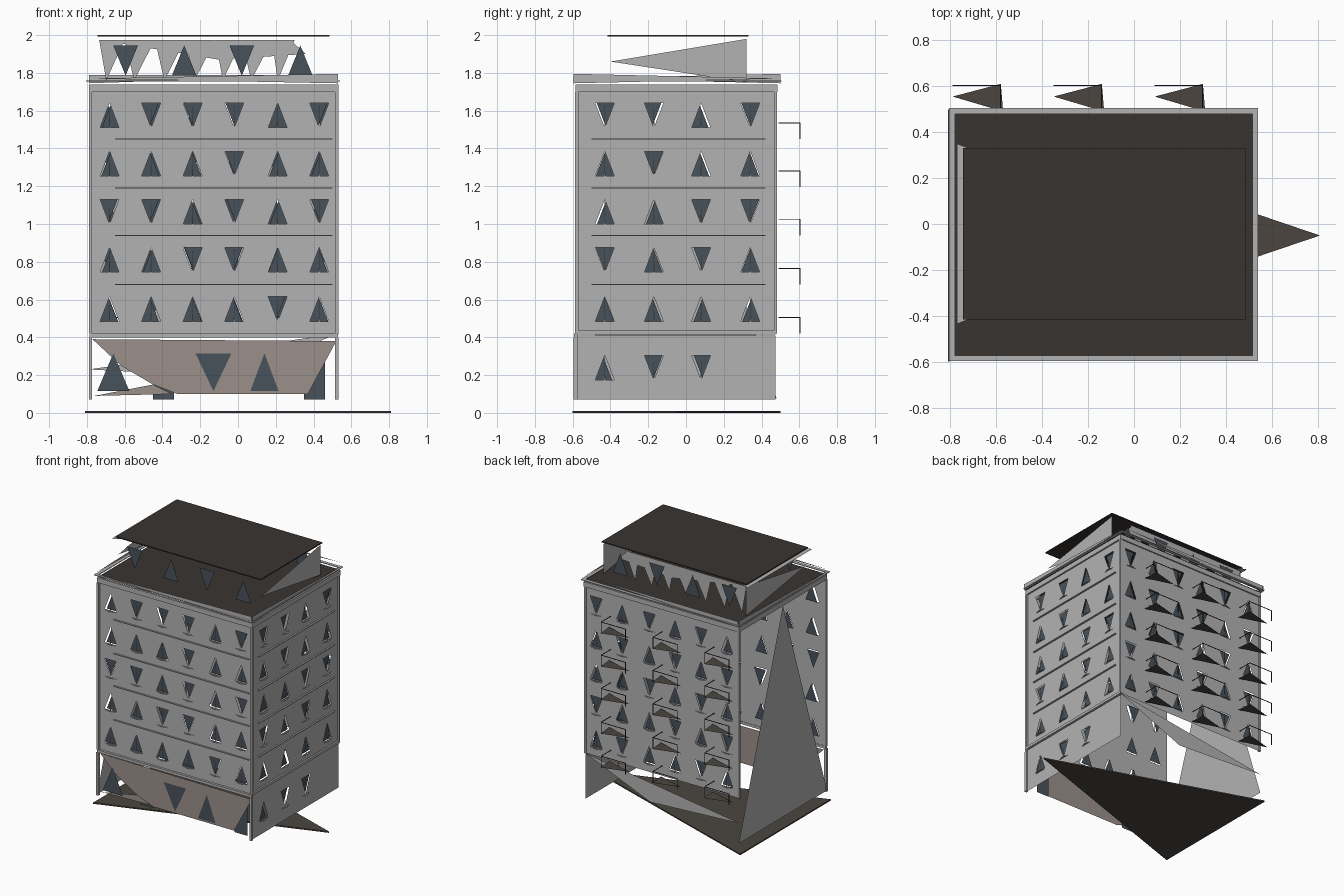
import bpy, bmesh, math, random
from mathutils import Vector

if "Cube" in bpy.data.objects:
    bpy.data.objects.remove(bpy.data.objects["Cube"])

random.seed(4)


def mat(name, c):
    m = bpy.data.materials.new(name)
    m.diffuse_color = (*c, 1)
    m.use_nodes = True
    m.node_tree.nodes["Principled BSDF"].inputs["Base Color"].default_value = m.diffuse_color
    return m


GLASS = mat("glass", (0.065, 0.085, 0.105))
ROOF = mat("roof_dark", (0.04, 0.034, 0.031))
STONE = mat("brown_stone", (0.33, 0.28, 0.26))
PAVE = mat("paving", (0.07, 0.06, 0.05))
WALL = mat("pale_grey", (0.45, 0.45, 0.45))


def mesh(name, verts, faces, m=WALL):
    me = bpy.data.meshes.new(name)
    me.from_pydata(verts, [], faces)
    me.materials.append(m)
    ob = bpy.data.objects.new(name, me)
    bpy.context.collection.objects.link(ob)
    return ob


def poly(name, pts, m=WALL):
    return mesh(name, pts, [tuple(range(len(pts)))], m)


class Parts:
    """Collects boxes and faces into one object."""
    def __init__(self):
        self.v, self.f = [], []

    def face(self, pts):
        n = len(self.v)
        self.v += pts
        self.f.append(tuple(range(n, n + len(pts))))

    def box(self, lo, hi):
        n = len(self.v)
        self.v += [(x, y, z) for x in (lo[0], hi[0]) for y in (lo[1], hi[1]) for z in (lo[2], hi[2])]
        for f in ((0, 1, 3, 2), (4, 6, 7, 5), (0, 4, 5, 1), (2, 3, 7, 6), (0, 2, 6, 4), (1, 5, 7, 3)):
            self.f.append(tuple(n + i for i in f))

    def make(self, name, m=WALL):
        return mesh(name, self.v, self.f, m)


X0, X1, Y0, Y1 = -0.785, 0.53, -0.575, 0.475
FRONT = lambda u, z, d=0: (u, Y0 - d, z)      # d = distance outward
RIGHT = lambda u, z, d=0: (X1 - 0.01 + d, u, z)
BACK = lambda u, z, d=0: (u, Y1 + d, z)
FLOORS = [0.42, 0.68, 0.94, 1.19, 1.45, 1.70]


def tri(u, z, w, h, up):
    s = 1 if up else -1
    return [(u - s * w / 2, z - s * h / 2), (u + s * w / 2, z - s * h / 2), (u, z + s * h / 2)]


def window_wall(name, P, u0, u1, cols, zs, pattern, w=0.1, h=0.13):
    """Wall with a triangular opening, pane, mullion and sill in each bay."""
    wall, glass, trim = Parts(), Parts(), Parts()
    us = [u0] + [(a + b) / 2 for a, b in zip(cols, cols[1:])] + [u1]
    for r in range(len(zs) - 1):
        for c, u in enumerate(cols):
            a, b, lo, hi = us[c], us[c + 1], zs[r], zs[r + 1]
            zc = (lo + hi) / 2
            up = pattern[(r * len(cols) + c) % len(pattern)] == "U"
            corners = [(a, lo), (b, lo), (b, hi), (a, hi)]
            t = tri(u, zc, w, h, up)
            if not up:
                corners = corners[2:] + corners[:2]
            A, B, C, D = corners
            for f in ((A, B, t[1], t[0]), (B, C, t[2], t[1]), (C, D, t[2]), (D, A, t[0], t[2])):
                wall.face([P(*q) for q in f])
            o = random.uniform(-0.012, 0.012)
            glass.face([P(q[0] + o, q[1], -0.012) for q in tri(u, zc, w, h, up)])
            trim.face([P(u - 0.003, zc - h / 2, 0.002), P(u + 0.003, zc - h / 2, 0.002), P(u, zc + h / 2, 0.002)])
            zb = zc - h / 2 - 0.005
            trim.face([P(u - w / 2, zb), P(u + w / 2, zb), P(u, zb, 0.015)])
    wall.make(name)
    glass.make(name + "_glass", GLASS)
    trim.make(name + "_trim")


# Upper walls and right ground wall
COLS = [-0.68, -0.46, -0.24, -0.02, 0.21, 0.43]
SIDE = [-0.43, -0.17, 0.08, 0.34]
window_wall("front_wall", FRONT, X0, X1, COLS, FLOORS, "UUUUDUUUDDUUDDUDUDUUUDUUUDDDUD")
window_wall("right_wall", RIGHT, Y0, Y1, SIDE, FLOORS, "UUUUDUDUUUDDUDUUDDUD")
window_wall("back_wall", BACK, X0, X1, COLS, FLOORS, "UDUUDUD")
window_wall("right_ground_wall", RIGHT, -0.59, Y1, SIDE[:3], [0.07, 0.41], "UDD")

# Left wall and remnant of the rear ground wall
poly("left_wall", [(X0, -0.59, 0.075), (X0, 0.48, 0.075), (X0, -0.055, 1.70)])
poly("rear_ground_wall", [(0.53, Y1, 0.42), (-0.79, Y1, 0.23), (-0.03, Y1, 0.19)])

# Ground slab
g = [(0.81, -0.05), (-0.81, 0.5), (-0.81, -0.6)]
mesh("ground_slab", [(x, y, z) for z in (0, 0.01) for x, y in g],
     [(2, 1, 0), (3, 4, 5), (0, 1, 4, 3), (1, 2, 5, 4), (2, 0, 3, 5)], PAVE)

# Brown shopfront with panes and doors
shop = [(-0.77, 0.39), (0.52, 0.38), (0.37, 0.1), (-0.32, 0.1), (-0.45, 0.15), (-0.62, 0.25)]
poly("shopfront", [FRONT(*p) for p in shop], STONE)
poly("shopfront_plinth", [FRONT(-0.76, 0.09, -0.01), FRONT(-0.35, 0.1, -0.01), FRONT(-0.45, 0.15, -0.01)], STONE)
panes = Parts()
for u, w, up in ((-0.66, 0.17, True), (-0.13, 0.19, False), (0.14, 0.15, True)):
    panes.face([FRONT(*q, 0.004) for q in tri(u, 0.215, w, 0.2, up)])
panes.make("shop_panes", GLASS)
doors = Parts()
for u in (-0.395, 0.405):
    doors.face([FRONT(u + a, z, -0.035) for a, z in ((-0.055, 0.07), (0.055, 0.07), (0.055, 0.3), (-0.055, 0.3))])
doors.make("entrance_doors", GLASS)

# Corner piers
piers = Parts()
for x in (-0.79, 0.513):
    piers.box((x, -0.595, 0.07), (x + 0.018, -0.575, 0.4))
    piers.box((x, -0.588, 0.42), (x + 0.018, -0.57, 1.7))
    piers.box((x, 0.465, 0.42), (x + 0.018, 0.482, 1.7))
piers.make("corner_piers")

# String courses at each floor
bands = Parts()
for z in FLOORS[1:-1]:
    bands.box((-0.65, -0.585, z - 0.003), (0.5, Y0, z + 0.003))
    bands.box((0.52, -0.5, z - 0.003), (0.532, 0.42, z + 0.003))
bands.box((X0, -0.592, 0.4), (0.53, -0.572, 0.42))
bands.box((0.515, -0.57, 0.415), (0.532, 0.475, 0.435))
bands.make("string_courses")

# Main roof, cornice and parapet
poly("main_roof", [(-0.78, -0.575, 1.745), (0.53, -0.575, 1.745), (0.53, 0.48, 1.745), (-0.78, 0.48, 1.745)], ROOF)


def ring(parts, x0, x1, y0, y1, z0, z1, t):
    parts.box((x0, y0, z0), (x1, y0 + t, z1))
    parts.box((x0, y1 - t, z0), (x1, y1, z1))
    parts.box((x0, y0, z0), (x0 + t, y1, z1))
    parts.box((x1 - t, y0, z0), (x1, y1, z1))


cornice = Parts()
ring(cornice, -0.79, 0.532, -0.585, 0.485, 1.70, 1.738, 0.015)
cornice.make("cornice")
para = Parts()
ring(para, -0.805, 0.54, -0.597, 0.505, 1.755, 1.76, 0.025)
para.face([(0.53, -0.595, 1.745), (0.53, -0.595, 1.795), (-0.79, -0.595, 1.77)])
para.face([(-0.79, 0.5, 1.745), (-0.79, 0.5, 1.79), (0.53, 0.5, 1.79)])
para.face([(0.535, -0.595, 1.745), (0.535, -0.595, 1.795), (0.535, 0.5, 1.77)])
para.face([(-0.8, 0.5, 1.745), (-0.8, 0.5, 1.795), (-0.8, -0.595, 1.77)])
para.make("parapet")

# Penthouse
pent = Parts()
for x in (-0.735, 0.475):
    pent.face([(x, 0.32, 1.75), (x, 0.32, 1.98), (x, -0.4, 1.86)])
teeth = [-0.735, -0.6, -0.44, -0.28, -0.12, 0.02, 0.18, 0.3]
for a, b in zip(teeth, teeth[1:]):
    pent.face([(a, 0.315, 1.975), (b, 0.315, 1.975), ((a + b) / 2 - 0.03, 0.315, 1.76)])
pent.face([(-0.73, 0.315, 1.975), (0.28, 0.315, 1.97), (0.36, 0.315, 1.9), (-0.1, 0.315, 1.87)])
pent.make("penthouse_walls")
pg = Parts()
for y in (-0.405, 0.325):
    for i, u in enumerate((-0.595, -0.285, 0.02, 0.33)):
        pg.face([(a, y, z) for a, z in tri(u, 1.865, 0.13, 0.16, i % 2)])
pg.make("penthouse_glass", GLASS)
top = Parts()
top.box((-0.745, -0.415, 1.992), (0.485, 0.33, 2.0))
top.make("penthouse_roof", ROOF)
poly("penthouse_eave", [(-0.77, -0.435, 1.985), (-0.72, -0.415, 1.985), (-0.72, 0.33, 1.985), (-0.77, 0.35, 1.985)])

# Rear balconies with thin rails
slabs, rails = Parts(), Parts()
for z in (0.42, 0.68, 0.94, 1.195, 1.45):
    for x in (-0.79, -0.35, 0.09):
        slabs.face([(x, 0.555, z), (x + 0.21, 0.61, z), (x + 0.22, 0.49, z)])
        rails.box((x, 0.602, z + 0.083), (x + 0.21, 0.606, z + 0.087))
        rails.box((x + 0.206, 0.49, z + 0.083), (x + 0.21, 0.606, z + 0.087))
        for px in (x, x + 0.206):
            rails.box((px, 0.602, z), (px + 0.004, 0.606, z + 0.087))
slabs.make("balcony_slabs", PAVE)
rails.make("balcony_rails", ROOF)
